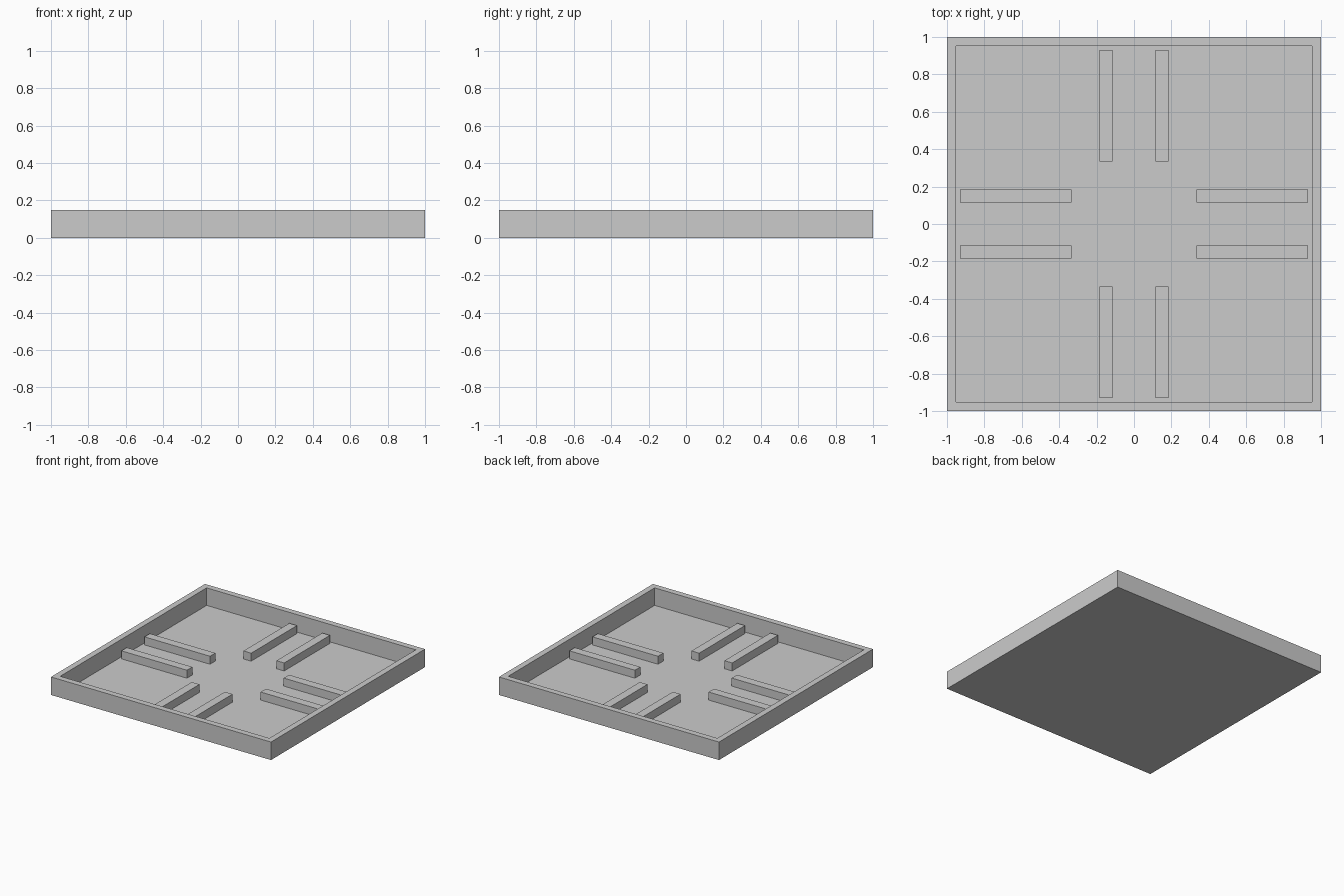
import bpy
import bmesh
from math import pi
from mathutils import Matrix, Vector

if "Cube" in bpy.data.objects:
    bpy.data.objects.remove(bpy.data.objects["Cube"])

HEIGHT = 0.148      # outer height of the rim
WALL = 0.07         # rim thickness
FLOOR = 0.004       # very thin floor
RIB = 0.07          # rib width and height
RIB_IN, RIB_OUT = 0.335, 0.93
RIB_OFFSET = 0.15   # rib centre line from the axis


def box(bm, size, centre):
    m = Matrix.Translation(centre) @ Matrix.Diagonal((*size, 1))
    bmesh.ops.create_cube(bm, size=1, matrix=m)


def finish(bm, name):
    mesh = bpy.data.meshes.new(name)
    bm.to_mesh(mesh)
    bm.free()
    obj = bpy.data.objects.new(name, mesh)
    bpy.context.collection.objects.link(obj)
    return obj


# Tray: square slab with its top inset and sunk to leave a mitred rim
bm = bmesh.new()
box(bm, (2, 2, HEIGHT), (0, 0, HEIGHT / 2))
bm.normal_update()
top = max(bm.faces, key=lambda f: f.calc_center_median().z)
bmesh.ops.inset_region(bm, faces=[top], thickness=WALL)
inner = min((f for f in bm.faces if f.normal.z > 0.9),
            key=lambda f: f.calc_center_median().length_squared)
sunk = bmesh.ops.extrude_discrete_faces(bm, faces=[inner])["faces"][0]
bmesh.ops.translate(bm, verts=sunk.verts, vec=(0, 0, FLOOR - HEIGHT))
finish(bm, "tray")

# Ribs: a parallel pair reaching inward from each wall
for i, side in enumerate(("right", "back", "left", "front")):
    bm = bmesh.new()
    for s in (-1, 1):
        box(bm, (RIB_OUT - RIB_IN, RIB, RIB),
            Vector(((RIB_IN + RIB_OUT) / 2, s * RIB_OFFSET, RIB / 2)))
    bmesh.ops.rotate(bm, verts=bm.verts, matrix=Matrix.Rotation(i * pi / 2, 3, "Z"))
    finish(bm, f"{side}_ribs")
